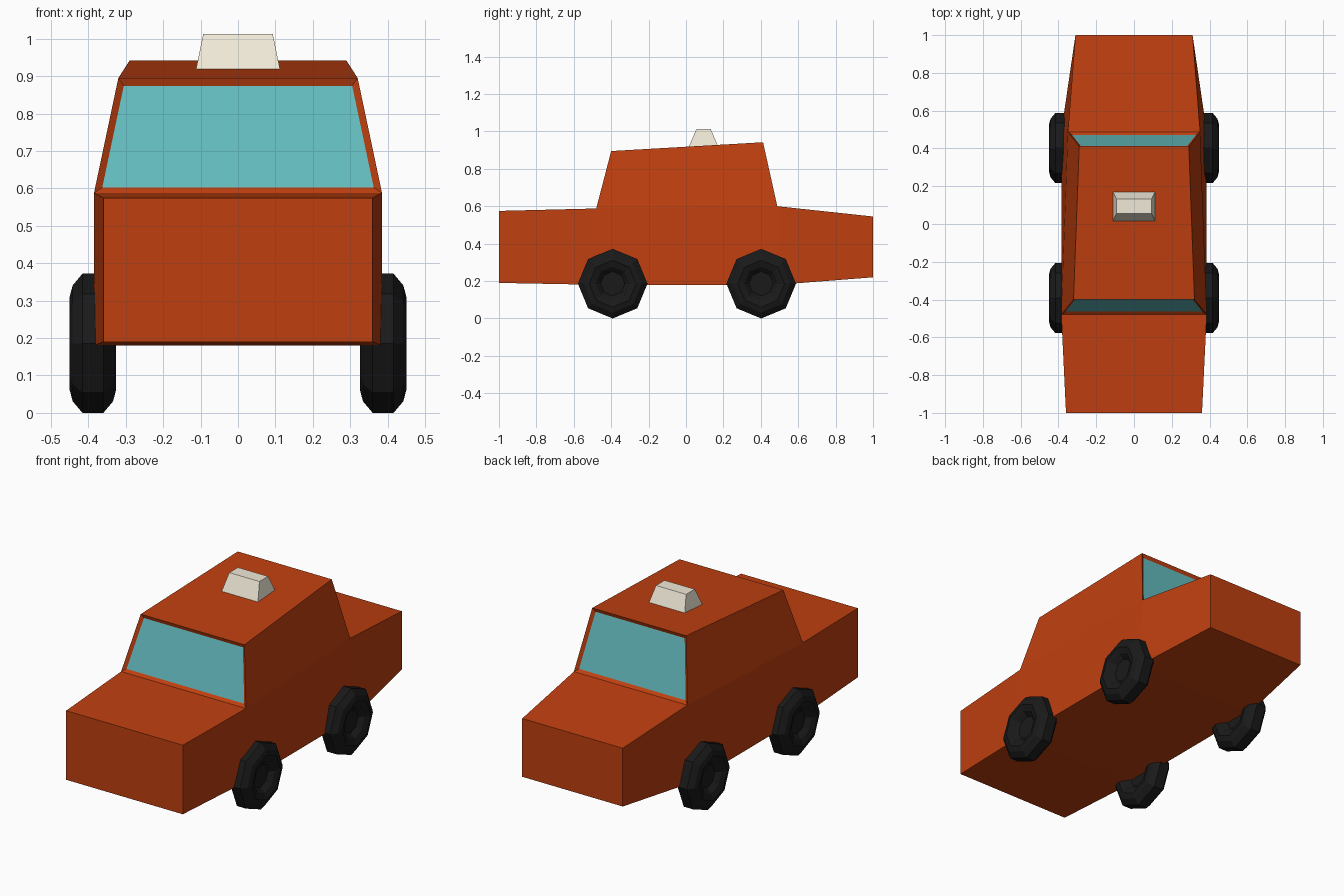
import bpy, bmesh
from math import cos, sin, pi

if "Cube" in bpy.data.objects:
    bpy.data.objects.remove(bpy.data.objects["Cube"])


def material(name, rgb):
    m = bpy.data.materials.new(name)
    m.diffuse_color = (*rgb, 1)
    m.use_nodes = True
    m.node_tree.nodes["Principled BSDF"].inputs["Base Color"].default_value = m.diffuse_color
    return m


PAINT = material("orange_paint", (0.52, 0.05, 0.005))
GLASS = material("teal_glass", (0.13, 0.51, 0.53))
CREAM = material("cream", (0.87, 0.82, 0.68))
RUBBER = material("rubber", (0.01, 0.01, 0.01))


def finish(bm, name, *mats):
    bmesh.ops.recalc_face_normals(bm, faces=bm.faces[:])
    mesh = bpy.data.meshes.new(name)
    bm.to_mesh(mesh)
    bm.free()
    for m in mats:
        mesh.materials.append(m)
    ob = bpy.data.objects.new(name, mesh)
    bpy.context.collection.objects.link(ob)
    return ob


# Body shell: four cross-sections (y, bottom half width, bottom z, top half width, top z)
bm = bmesh.new()
SECTIONS = [(-1, 0.36, 0.19, 0.36, 0.575),
            (-0.48, 0.385, 0.18, 0.385, 0.588),
            (0.488, 0.385, 0.18, 0.35, 0.60),
            (1, 0.31, 0.22, 0.31, 0.545)]
rings = [[bm.verts.new(p) for p in
          [(-wb, y, zb), (wb, y, zb), (wt, y, zt), (-wt, y, zt)]]
         for y, wb, zb, wt, zt in SECTIONS]
for i, (a, b) in enumerate(zip(rings, rings[1:])):
    for j in range(4):
        if (i, j) != (1, 2):            # the cabin opens above the middle section
            k = (j + 1) % 4
            bm.faces.new((a[j], a[k], b[k], b[j]))
bm.faces.new(rings[0])
bm.faces.new(rings[3])

# Cabin: roof, sides and the two window faces
fr, fl = rings[1][2:]
br, bl = rings[2][2:]
rfr, rfl, rbr, rbl = [bm.verts.new(p) for p in
                      [(0.32, -0.40, 0.895), (-0.32, -0.40, 0.895),
                       (0.29, 0.412, 0.942), (-0.29, 0.412, 0.942)]]
for quad in [(rfr, rfl, rbl, rbr), (fr, br, rbr, rfr), (fl, bl, rbl, rfl)]:
    bm.faces.new(quad)
windows = [bm.faces.new((fl, fr, rfr, rfl)), bm.faces.new((bl, br, rbr, rbl))]
bmesh.ops.recalc_face_normals(bm, faces=bm.faces[:])

# Recessed glass
bmesh.ops.inset_individual(bm, faces=windows, thickness=0.018, depth=-0.012,
                           use_even_offset=True)
for f in windows:
    f.material_index = 1
finish(bm, "car_body", PAINT, GLASS)

# Roof sign: tapered block
bm = bmesh.new()
bmesh.ops.create_cube(bm, size=2)
for v in bm.verts:
    top = v.co.z > 0
    v.co.x *= 0.093 if top else 0.113
    v.co.y = 0.094 + v.co.y * (0.038 if top else 0.08)
    v.co.z = 1.013 if top else 0.915
finish(bm, "roof_sign", CREAM)

# Wheels: eight-sided lathe of a tyre profile (sideways offset, radius)
HALF = [(0.025, 0.065), (0.05, 0.09), (0.062, 0.125), (0.054, 0.155), (0.028, 0.186)]
PROFILE = HALF + [(-x, r) for x, r in reversed(HALF)]


def wheel(name, x, y):
    bm = bmesh.new()
    loops = [[bm.verts.new((px, r * sin(k * pi / 4), r * cos(k * pi / 4)))
              for k in range(8)] for px, r in PROFILE]
    for a, b in zip(loops, loops[1:]):
        for k in range(8):
            n = (k + 1) % 8
            bm.faces.new((a[k], a[n], b[n], b[k]))
    bm.faces.new(loops[0])
    bm.faces.new(loops[-1])
    finish(bm, name, RUBBER).location = (x, y, 0.186)


for side, x in (("left", -0.388), ("right", 0.388)):
    for end, y in (("front", -0.392), ("rear", 0.402)):
        wheel(f"{end}_{side}_wheel", x, y)
